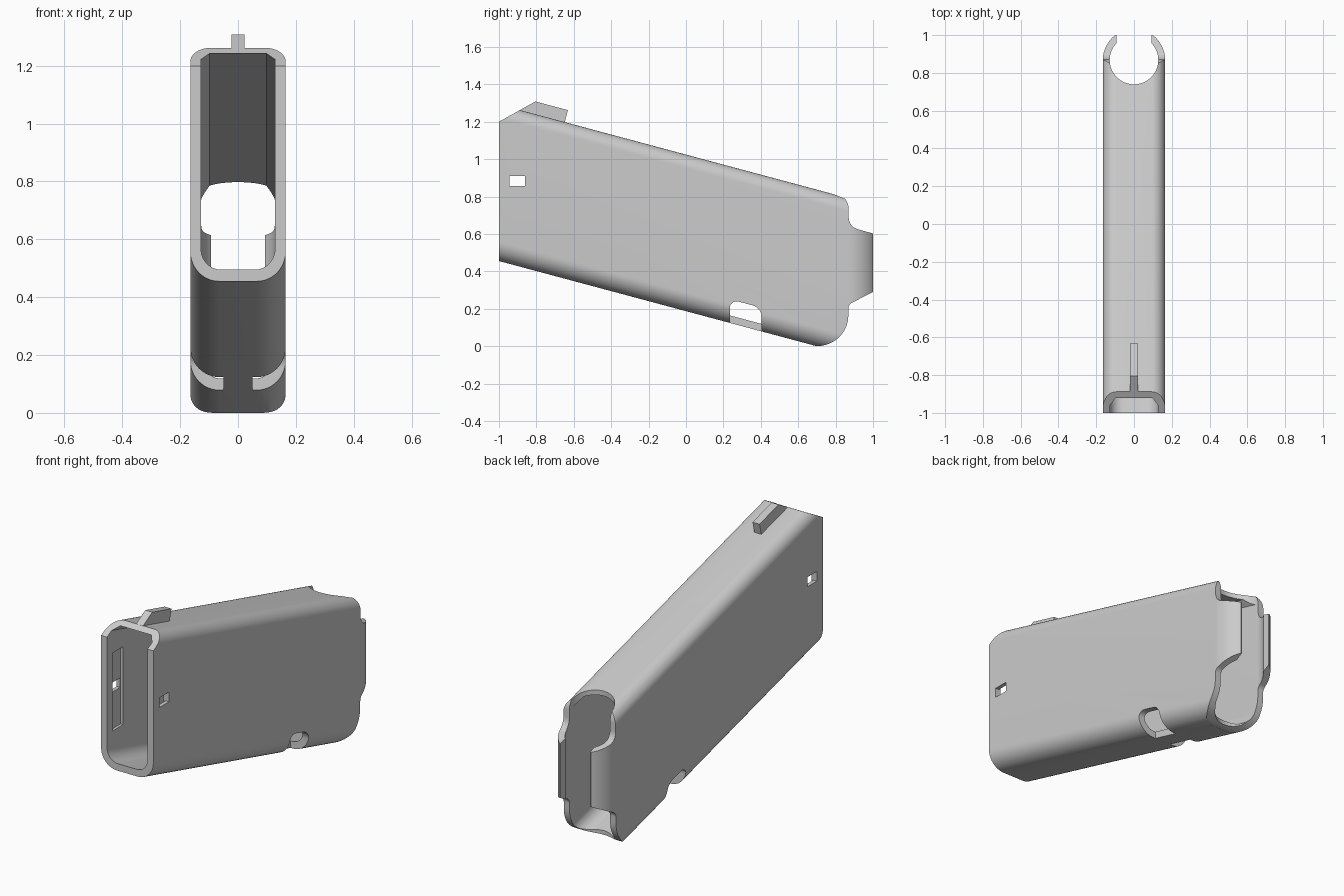
import bpy, bmesh
from math import cos, sin, pi, radians, tan

if "Cube" in bpy.data.objects:
    bpy.data.objects.remove(bpy.data.objects["Cube"], do_unlink=True)

SLOPE = tan(radians(15))      # the sleeve drops towards the back
HALF_W, IN_W = 0.165, 0.128   # outer and inner half widths
REAR = 0.868                  # centre of the rounded back end

grey = bpy.data.materials.new("plain grey")
grey.use_nodes = True
colour = (0.6, 0.6, 0.6, 1)
grey.diffuse_color = colour
grey.node_tree.nodes["Principled BSDF"].inputs["Base Color"].default_value = colour


# Placements turn profile coordinates (u, v) and depth t into a position
def along(u, v, t): return (u, t, v - SLOPE * t)
def sideways(u, v, t): return (t, u, v)
def upright(u, v, t): return (u, v, t)


def prism(name, loop, place, a, b):
    bm = bmesh.new()
    ends = [[bm.verts.new(place(u, v, t)) for u, v in loop] for t in (a, b)]
    n = len(loop)
    for end in ends:
        bm.faces.new(end)
    for i in range(n):
        j = (i + 1) % n
        bm.faces.new((ends[0][i], ends[0][j], ends[1][j], ends[1][i]))
    bmesh.ops.recalc_face_normals(bm, faces=bm.faces)
    mesh = bpy.data.meshes.new(name)
    bm.to_mesh(mesh)
    bm.free()
    mesh.materials.append(grey)
    obj = bpy.data.objects.new(name, mesh)
    bpy.context.collection.objects.link(obj)
    return obj


def carve(obj, cutter, operation="DIFFERENCE"):
    mod = obj.modifiers.new("carve", "BOOLEAN")
    mod.operation, mod.object, mod.solver = operation, cutter, "EXACT"
    graph = bpy.context.evaluated_depsgraph_get()
    mesh = bpy.data.meshes.new_from_object(obj.evaluated_get(graph))
    obj.modifiers.clear()
    obj.data = mesh
    bpy.data.objects.remove(cutter, do_unlink=True)


def arc(cu, cv, ru, rv, start, end, steps):
    angles = [radians(start + (end - start) * i / steps) for i in range(steps + 1)]
    return [(cu + ru * cos(a), cv + rv * sin(a)) for a in angles]


def section(w, low, high, r_low, r_high, top_steps):
    k = 1 / cos(radians(15))
    right = (arc(w - r_low, low + r_low * k, r_low, r_low * k, -90, 0, 12)
             + arc(w - r_high, high - r_high * k, r_high, r_high * k, 0, 90, top_steps))
    return right + [(-u, v) for u, v in reversed(right)]


def box(u0, u1, v0, v1):
    return [(u0, v0), (u1, v0), (u1, v1), (u0, v1)]


# Outer sleeve, trimmed by its side outline and the rounded back
sleeve = prism("sleeve", section(HALF_W, 0.187, 1.024, 0.1, 0.07, 12), along, -1.2, 1.2)
outline = [(-1, -0.2), (-1, 1.2), (-0.7, 1.366), (0.6, 1.2), (0.785, 0.9)]
outline += arc(0.785, 0.733, 0.085, 0.085, 90, 0, 10)
outline += arc(0.935, 0.688, 0.065, 0.065, 180, 255, 8)
outline += [(1, 0.602), (1, 0.29), (0.905, 0.241)]
outline += arc(0.905, 0.2, 0.037, 0.037, 120, 180, 5)
outline += arc(0.7, 0.165, 0.168, 0.165, 0, -90, 16) + [(0.7, -0.2)]
carve(sleeve, prism("outline", outline, sideways, -0.4, 0.4), "INTERSECT")
plan = [(-0.17, -1.3), (0.17, -1.3), (0.17, REAR)]
plan += arc(0, REAR, HALF_W, HALF_W, 0, 180, 48) + [(-0.17, REAR)]
carve(sleeve, prism("plan", plan, upright, -0.5, 2), "INTERSECT")

# Hollow inside, round cut-out and slot at the back
carve(sleeve, prism("hollow", section(IN_W, 0.227, 0.996, 0.07, 0.03, 1), along, -1.3, REAR))
round_cut = arc(0, REAR, IN_W + 0.0005, IN_W + 0.0005, 0, 360, 64)[:-1]
carve(sleeve, prism("round_cut", round_cut, upright, -0.5, 2))
carve(sleeve, prism("slot", box(-0.093, 0.093, REAR, 1.3), upright, -0.5, 2))

# Inner grooves with small windows through both walls
carve(sleeve, prism("groove", box(-0.95, -0.855, 0.645, 1.09), sideways, -0.143, 0.143))
carve(sleeve, prism("window", box(-0.945, -0.86, 0.855, 0.91), sideways, -0.3, 0.3))

# Round-topped notches in the lower corners
notch = [(0.24, -0.1)] + arc(0.285, 0.215, 0.05, 0.045, 180, 90, 6)
notch += arc(0.355, 0.215, 0.05, 0.045, 90, 0, 6) + [(0.4, -0.1)]
notch = [(u, v - SLOPE * (u - 0.2)) for u, v in notch]
for side in (-1, 1):
    carve(sleeve, prism("notch", notch, sideways, side * 0.05, side * 0.3))

# Rib on top of the front end
rib_side = [(-0.889, 1.25), (-0.889, 1.262), (-0.805, 1.308), (-0.632, 1.262), (-0.65, 1.19)]
rib = prism("top_rib", rib_side, sideways, -0.022, 0.022)

for obj in (sleeve, rib):
    bpy.ops.object.select_all(action="DESELECT")
    obj.select_set(True)
    bpy.context.view_layer.objects.active = obj
    bpy.ops.object.shade_smooth_by_angle(angle=radians(30))
